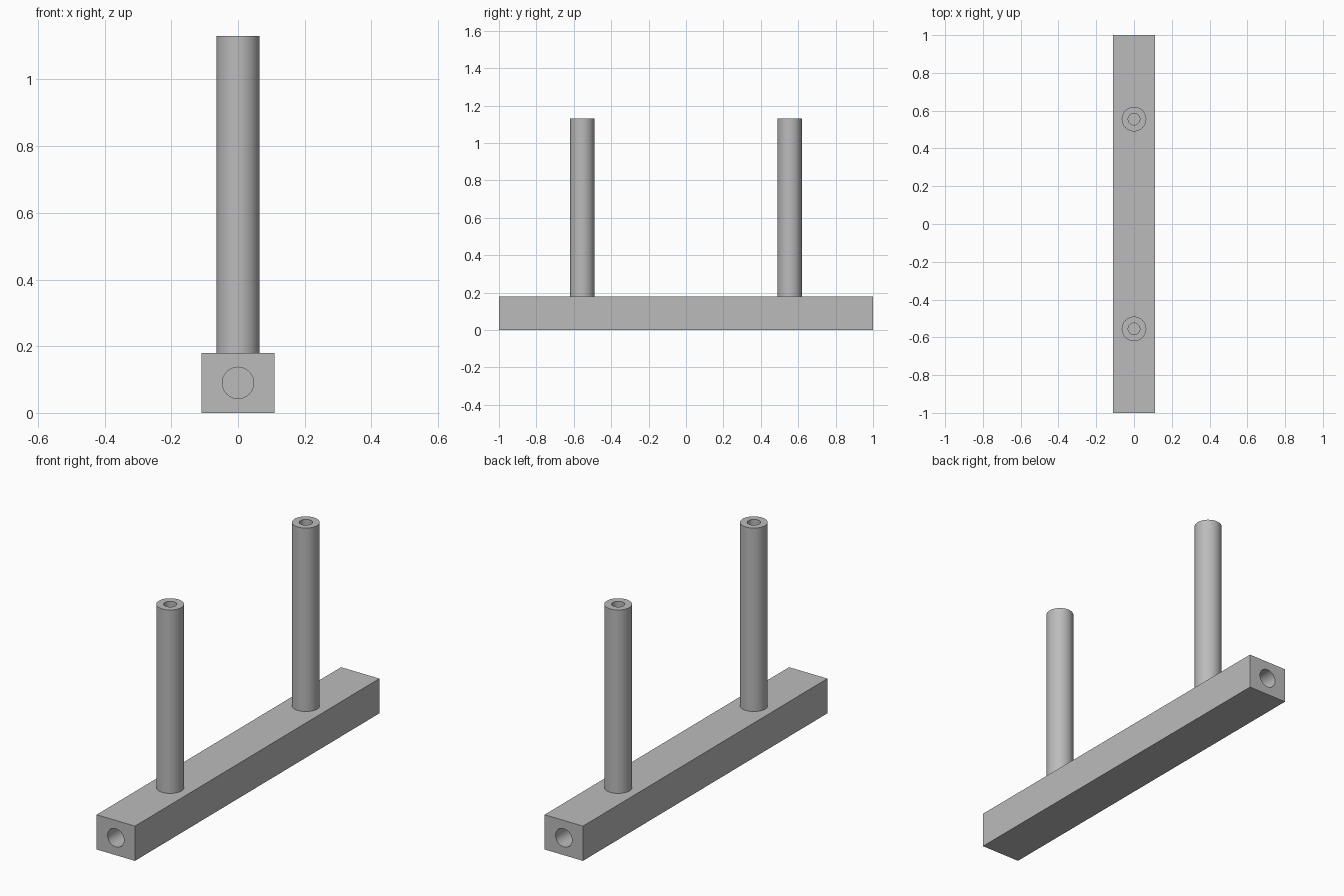
import bpy
import bmesh
import math
from mathutils import Matrix, Vector

cube = bpy.data.objects.get("Cube")
if cube:
    bpy.data.objects.remove(cube, do_unlink=True)

grey = bpy.data.materials.new("plain grey")
grey.use_nodes = True
colour = (0.5, 0.5, 0.5, 1)
grey.diffuse_color = colour
grey.node_tree.nodes["Principled BSDF"].inputs["Base Color"].default_value = colour

BAR_W, BAR_H = 0.22, 0.18
POST_Y, POST_R, POST_TOP = 0.555, 0.065, 1.13
END_R, END_DEPTH = 0.047, 0.3
BORE_R, BORE_DEPTH = 0.031, 0.3


def add_object(name, bm):
    mesh = bpy.data.meshes.new(name)
    bm.to_mesh(mesh)
    bm.free()
    mesh.materials.append(grey)
    ob = bpy.data.objects.new(name, mesh)
    bpy.context.collection.objects.link(ob)
    return ob


def smooth(ob):
    bpy.ops.object.select_all(action='DESELECT')
    ob.select_set(True)
    bpy.context.view_layer.objects.active = ob
    bpy.ops.object.shade_smooth_by_angle(angle=math.radians(30))


# Square bar
bm = bmesh.new()
bmesh.ops.create_cube(bm, size=1, matrix=Matrix.Translation((0, 0, BAR_H / 2))
                      @ Matrix.Diagonal((BAR_W, 2, BAR_H, 1)))
bar = add_object("base_bar", bm)

# Blind round holes in both ends of the bar
bm = bmesh.new()
for side in (-1, 1):
    bmesh.ops.create_cone(
        bm, cap_ends=True, segments=48, radius1=END_R, radius2=END_R,
        depth=2 * END_DEPTH,
        matrix=Matrix.Translation((0, side, BAR_H / 2))
        @ Matrix.Rotation(math.pi / 2, 4, 'X'))
cutter = add_object("end_hole_cutter", bm)
cut = bar.modifiers.new("end holes", 'BOOLEAN')
cut.object = cutter
cut.solver = 'EXACT'
bpy.context.view_layer.objects.active = bar
bar.select_set(True)
bpy.ops.object.modifier_apply(modifier=cut.name)
bpy.data.objects.remove(cutter, do_unlink=True)
smooth(bar)


# Upright posts, turned from a profile with a blind bore in the top
def add_post(name, y):
    bm = bmesh.new()
    floor = POST_TOP - BORE_DEPTH
    profile = [(0, BAR_H), (POST_R, BAR_H), (POST_R, POST_TOP),
               (BORE_R, POST_TOP), (BORE_R, floor), (0, floor)]
    verts = [bm.verts.new((r, y, z)) for r, z in profile]
    edges = [bm.edges.new(pair) for pair in zip(verts, verts[1:])]
    bmesh.ops.spin(bm, geom=verts + edges, cent=Vector((0, y, 0)),
                   axis=(0, 0, 1), angle=2 * math.pi, steps=48)
    bmesh.ops.remove_doubles(bm, verts=bm.verts, dist=0.0001)
    bmesh.ops.recalc_face_normals(bm, faces=bm.faces)
    smooth(add_object(name, bm))


add_post("front_post", -POST_Y)
add_post("back_post", POST_Y)
